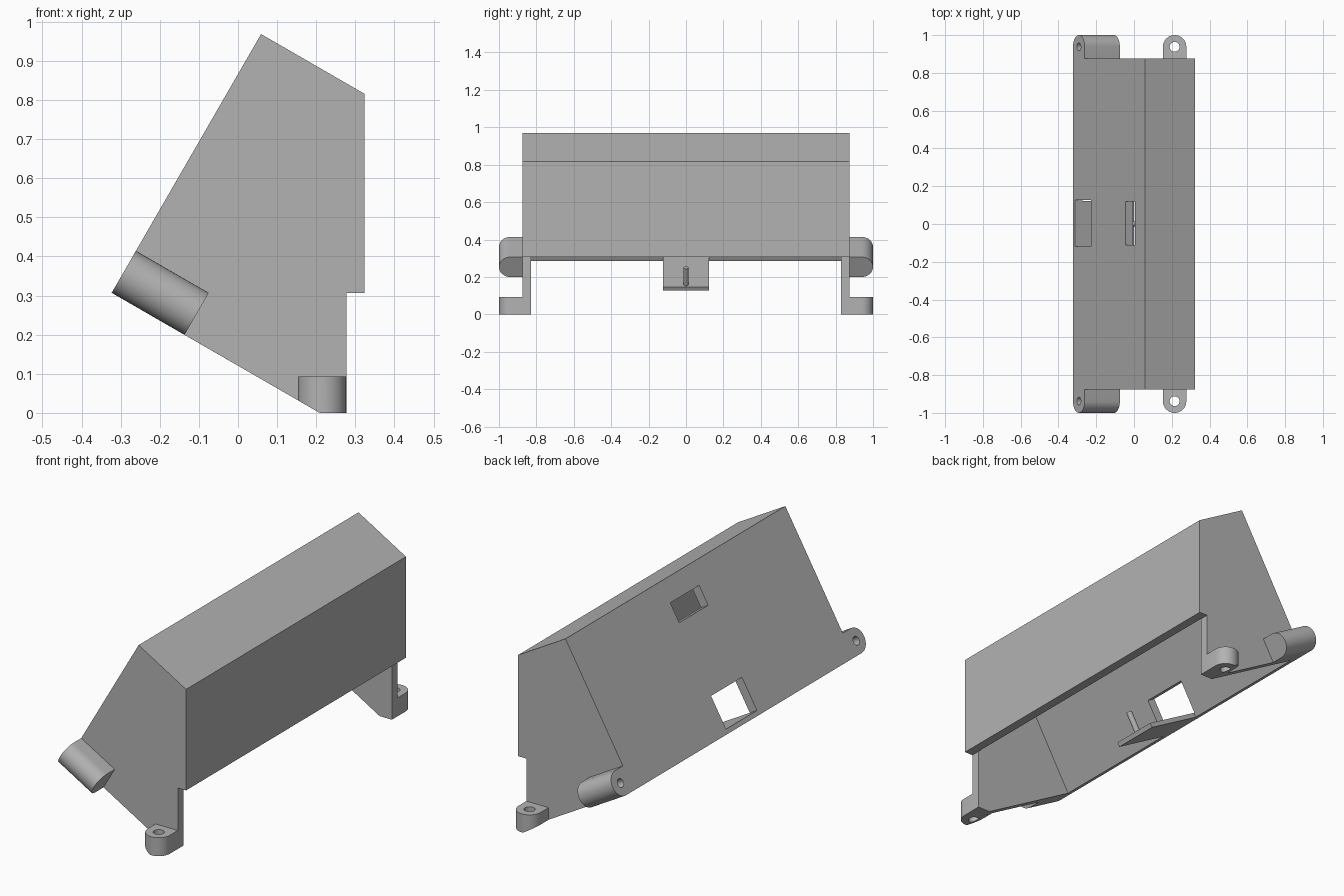
import bpy, bmesh, math
from mathutils import Vector

if "Cube" in bpy.data.objects:
    bpy.data.objects.remove(bpy.data.objects["Cube"])

grey = bpy.data.materials.new("plain grey")
grey.use_nodes = True
grey.diffuse_color = (0.45, 0.45, 0.45, 1)
grey.node_tree.nodes["Principled BSDF"].inputs["Base Color"].default_value = (0.45, 0.45, 0.45, 1)

# Tilted frame: U runs along the sloping underside, W up the sloping wall
U = Vector((math.cos(math.pi / 6), 0, -0.5))
W = Vector((0.5, 0, math.cos(math.pi / 6)))
Y = Vector((0, 1, 0))
Z = Vector((0, 0, 1))
CORNER = Vector((-0.323, 0, 0.307))
WALL, HALF, LUG_Y, LUG_R = 0.046, 0.875, 0.938, 0.062


def tilted(a, b, y=0):
    return CORNER + U * a + W * b + Y * y


def prism(name, points, sweep):
    """Extrude a flat outline along a vector."""
    bm = bmesh.new()
    face = bm.faces.new([bm.verts.new(p) for p in points])
    ext = bmesh.ops.extrude_face_region(bm, geom=[face])
    bmesh.ops.translate(bm, vec=sweep, verts=[v for v in ext["geom"] if isinstance(v, bmesh.types.BMVert)])
    bmesh.ops.recalc_face_normals(bm, faces=bm.faces)
    mesh = bpy.data.meshes.new(name)
    bm.to_mesh(mesh)
    bm.free()
    mesh.materials.append(grey)
    obj = bpy.data.objects.new(name, mesh)
    bpy.context.collection.objects.link(obj)
    return obj


def tilted_box(name, a0, a1, b0, b1, y0, y1):
    corners = [(a0, b0), (a1, b0), (a1, b1), (a0, b1)]
    return prism(name, [tilted(a, b, y0) for a, b in corners], Y * (y1 - y0))


def rod(name, base, across, other, radius, sweep, n=32):
    turns = [2 * math.pi * i / n for i in range(n)]
    return prism(name, [base + (across * math.cos(t) + other * math.sin(t)) * radius for t in turns], sweep)


def activate(obj):
    bpy.ops.object.select_all(action="DESELECT")
    obj.select_set(True)
    bpy.context.view_layer.objects.active = obj


def cut(obj, cutter):
    activate(obj)
    mod = obj.modifiers.new("cut", "BOOLEAN")
    mod.operation, mod.solver, mod.object = "DIFFERENCE", "EXACT", cutter
    bpy.ops.object.modifier_apply(modifier=mod.name)
    bpy.data.objects.remove(cutter)


def smooth(obj):
    activate(obj)
    bpy.ops.object.shade_smooth_by_angle(angle=math.radians(30))


def lug_outline(centre, across, side):
    """Half-round tab outline reaching from the end wall outward."""
    arc = [math.pi * i / 20 for i in range(21)]
    pts = [centre + (across * math.cos(t) + Y * side * math.sin(t)) * LUG_R for t in arc]
    back = Y * side * (HALF - 0.001 - LUG_Y)
    return pts + [centre - across * LUG_R + back, centre + across * LUG_R + back]


# Housing: outer profile hollowed out, open underneath
start = Y * -HALF
outer = [tilted(0, 0), tilted(0, 0.764), tilted(0.305, 0.764), Vector((0.323, 0, 0.307)),
         Vector((0.277, 0, 0.307)), Vector((0.277, 0, 0)), Vector((0.209, 0, 0))]
housing = prism("housing", [p + start for p in outer], Y * 2 * HALF)
inside = HALF - WALL
inner = [tilted(WALL, -0.4), tilted(WALL, 0.718), tilted(0.279, 0.718), Vector((0.278, 0, -0.3))]
cut(housing, prism("cavity", [p - Y * inside for p in inner], Y * 2 * inside))

# Openings through the sloping wall
cut(housing, tilted_box("window_cutter", -0.1, 0.1, 0.023, 0.19, -0.12, 0.126))
cut(housing, tilted_box("slot_cutter", -0.1, 0.1, 0.556, 0.656, -0.112, 0.118))

# Inner shelf with its locating pin
tilted_box("shelf", WALL - 0.001, 0.361, 0, 0.023, -0.122, 0.122)
smooth(rod("shelf_pin", tilted(0.335, 0.02), U, Y, 0.014, W * 0.108, 24))

for side, label in ((-1, "front"), (1, "back")):
    # Screw boss along the underside, with a blind hole
    centre = tilted(0, LUG_R, side * LUG_Y)
    boss = prism(label + "_screw_boss", lug_outline(centre, W, side), U * 0.215)
    cut(boss, rod("hole_cutter", centre - U * 0.05, W, Y, 0.021, U * 0.2))
    smooth(boss)

    # Upright mounting foot, with a through hole and a sloping trim
    centre = Vector((0.215, side * LUG_Y, 0))
    foot = prism(label + "_mounting_foot", lug_outline(centre, Vector((1, 0, 0)), side), Z * 0.093)
    cut(foot, rod("hole_cutter", centre - Z * 0.1, Vector((1, 0, 0)), Y, 0.026, Z * 0.3))
    cut(foot, tilted_box("trim_cutter", -0.2, 1.0, -0.4, 0, -1.2, 1.2))
    smooth(foot)
